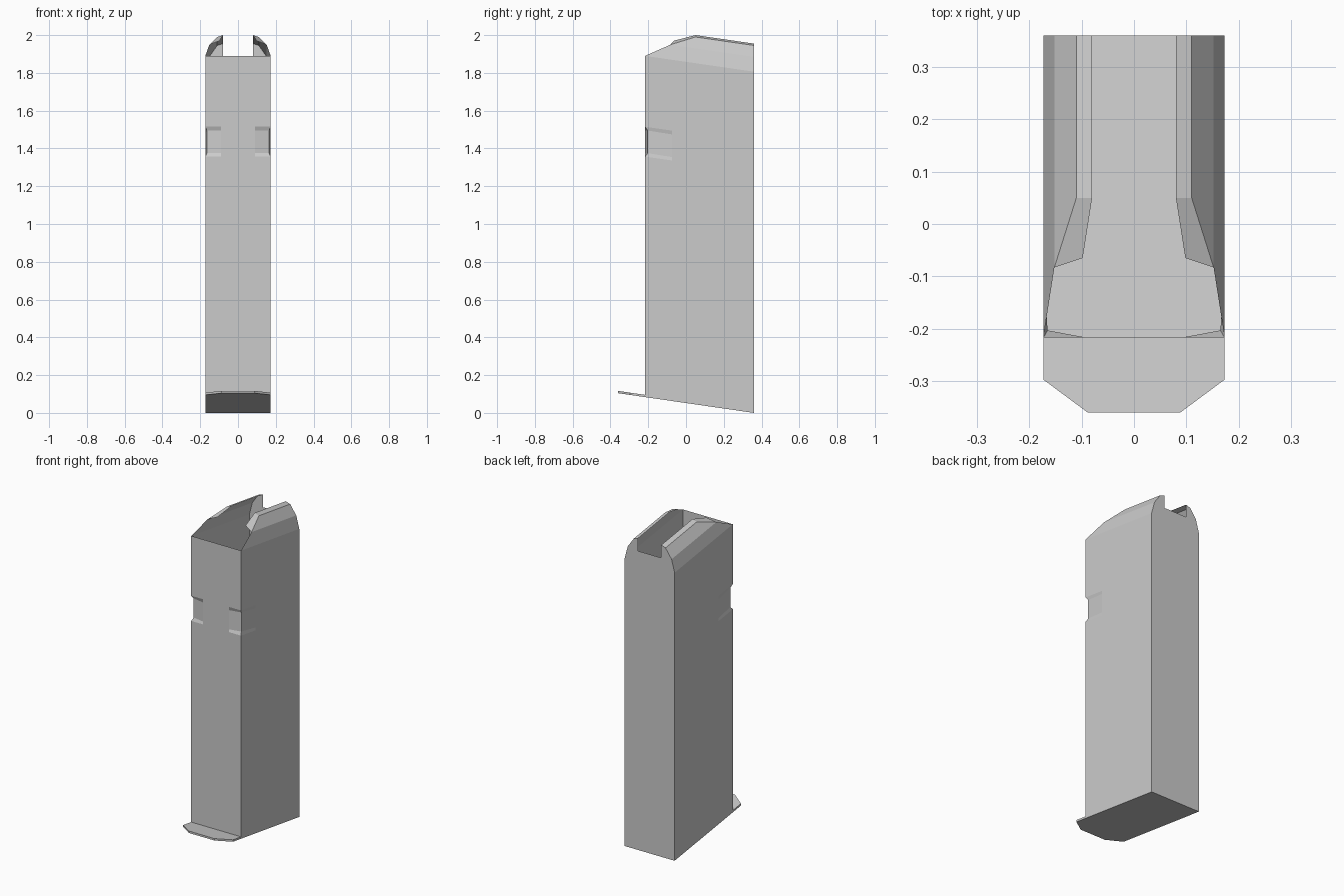
import bpy, bmesh

if "Cube" in bpy.data.objects:
    bpy.data.objects.remove(bpy.data.objects["Cube"])

W, FRONT, BACK = 0.173, -0.217, 0.36   # half width, front wall, back wall
SLOPE = 0.145                          # everything drops toward the back


def drop(y, z):
    """Height at depth y for a line that has height z at the front wall."""
    return z - SLOPE * (y - FRONT)


def finish(name, bm, mirror=False):
    bmesh.ops.remove_doubles(bm, verts=bm.verts, dist=0.0005)
    bmesh.ops.recalc_face_normals(bm, faces=bm.faces)
    mesh = bpy.data.meshes.new(name)
    bm.to_mesh(mesh)
    bm.free()
    obj = bpy.data.objects.new(name, mesh)
    bpy.context.collection.objects.link(obj)
    if mirror:
        mod = obj.modifiers.new("Mirror", 'MIRROR')
        mod.use_clip = True
        mod.merge_threshold = 0.001
    return obj


def add_face(bm, points):
    return bm.faces.new([bm.verts.new(p) for p in points])


# Hollow body: right half lofted through sloping rings, corner pushed in at the catch notch
bm = bmesh.new()
base = SLOPE * (BACK - FRONT)
levels = [(base, 0), (1.357, 0), (1.375, 1), (1.495, 1), (1.515, 0), (1.89, 0)]
rings = []
for z, notched in levels:
    corner = (W - 0.008, FRONT + 0.014) if notched else (W, FRONT)
    outline = [(0, FRONT), (0.09, FRONT), corner, (W, -0.075), (W, BACK), (0, BACK)]
    # the front wall rows stay level, the sides follow the slope
    rings.append([bm.verts.new((x, y, z if y < -0.1 else drop(y, z))) for x, y in outline])
for low, high in zip(rings, rings[1:]):
    for i in range(len(low) - 1):
        bm.faces.new((low[i], low[i + 1], high[i + 1], high[i]))
bm.faces.new(list(reversed(rings[0])))

# Feed lip: faceted strips from the shoulder up to the inner edge
front = [(W, FRONT, 1.89), (0.152, -0.083, 1.949), (0.11, 0.05, 1.99), (0.08, 0.05, 2.0)]
rear = [(W, BACK, drop(BACK, 1.89)), (0.152, BACK, 1.885), (0.11, BACK, 1.945), (0.08, BACK, 1.955)]
for i in range(3):
    add_face(bm, (front[i], rear[i], rear[i + 1], front[i + 1]))
# Flared guide at the front of the lip
add_face(bm, (front[1], front[2], front[3], (0.098, -0.065, 1.97)))
# Upper back wall with its notch
add_face(bm, rear + [(0.08, BACK, 1.875), (0, BACK, 1.875), (0, BACK, drop(BACK, 1.89))])
finish("magazine_body", bm, mirror=True)

# Floor plate toe: thin chamfered slab jutting forward
bm = bmesh.new()
toe = [(-W, FRONT), (-W, -0.297), (-0.088, -0.36), (0.088, -0.36), (W, -0.297), (W, FRONT)]
plate = add_face(bm, [(x, y, drop(y, base)) for x, y in toe])
top = bmesh.ops.extrude_face_region(bm, geom=[plate], use_keep_orig=True)
bmesh.ops.translate(bm, vec=(0, 0, 0.012),
                    verts=[v for v in top["geom"] if isinstance(v, bmesh.types.BMVert)])
finish("floor_plate_toe", bm)
